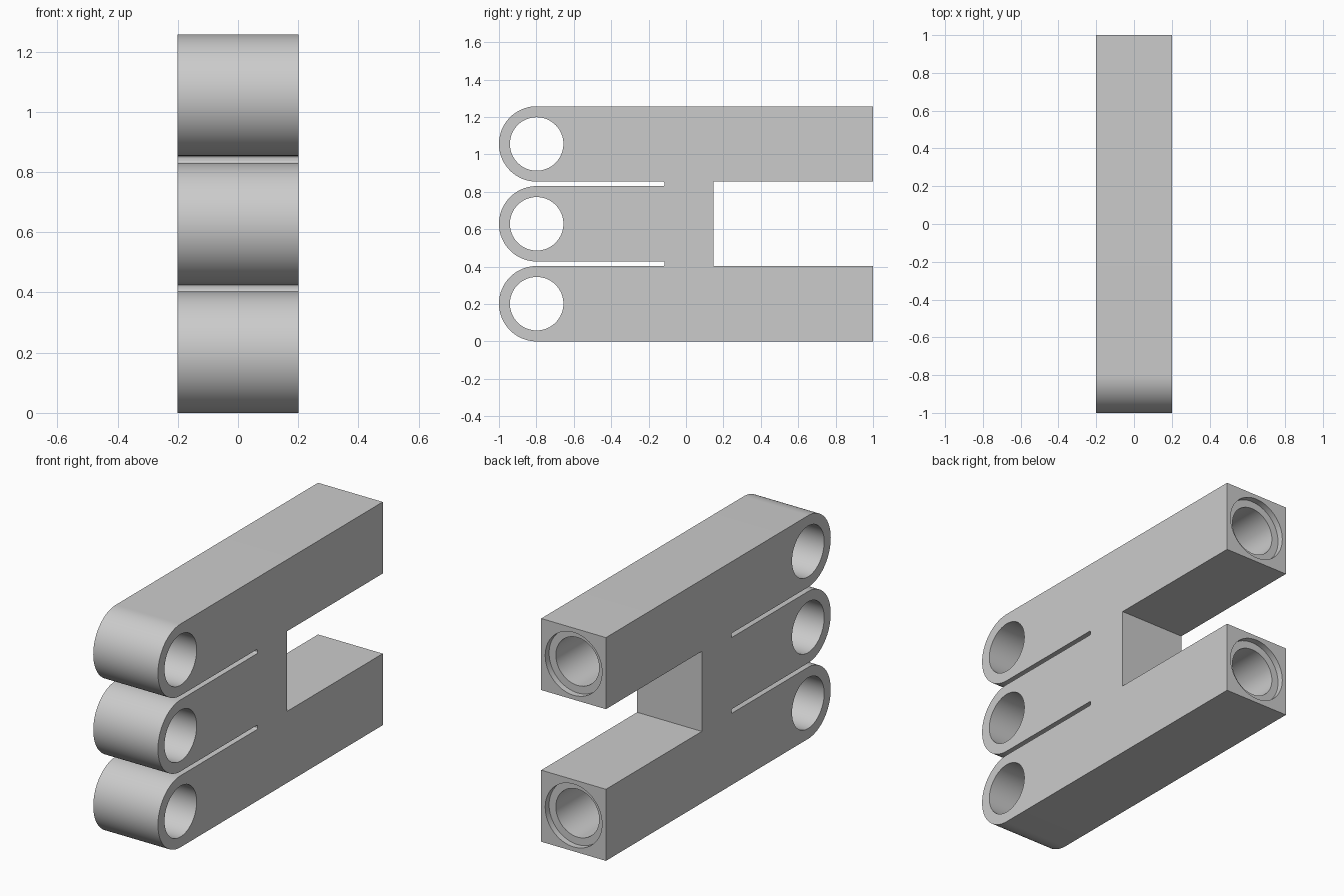
import bpy, bmesh
from math import sin, cos, pi
from mathutils import Matrix

cube = bpy.data.objects.get("Cube")
if cube:
    bpy.data.objects.remove(cube, do_unlink=True)

HALF_WIDTH = 0.2015
RADIUS = 0.2015            # rounded finger tips
PITCH = 0.427              # spacing between fingers
PIN_Y = -1 + RADIUS
CENTRES = [RADIUS + i * PITCH for i in range(3)]
TOP = CENTRES[2] + RADIUS
SLOT_END, NOTCH_Y, FILLET = -0.115, 0.147, 0.008

grey = bpy.data.materials.new("light grey")
colour = (0.6, 0.6, 0.6, 1)
grey.diffuse_color = colour
grey.use_nodes = True
grey.node_tree.nodes["Principled BSDF"].inputs["Base Color"].default_value = colour


def arc(y, z, r, start, end, steps):
    angles = [start + (end - start) * i / steps for i in range(steps + 1)]
    return [(y + r * cos(a), z + r * sin(a)) for a in angles]


def make_object(name, bm):
    bmesh.ops.recalc_face_normals(bm, faces=bm.faces)
    mesh = bpy.data.meshes.new(name)
    bm.to_mesh(mesh)
    bm.free()
    mesh.materials.append(grey)
    obj = bpy.data.objects.new(name, mesh)
    bpy.context.collection.objects.link(obj)
    return obj


def cylinder(name, r, depth, axis, location):
    bm = bmesh.new()
    turn = Matrix.Rotation(pi / 2, 4, axis)
    bmesh.ops.create_cone(bm, cap_ends=True, segments=64, radius1=r, radius2=r,
                          depth=depth, matrix=Matrix.Translation(location) @ turn)
    obj = make_object(name, bm)
    obj.hide_render = True
    return obj


# Side outline: fingers from bottom to top, then the two rear arms
outline = []
for i, z in enumerate(CENTRES):
    outline += arc(PIN_Y, z, RADIUS, -pi / 2, -3 * pi / 2, 40)
    if i < 2:
        low, high = z + RADIUS, CENTRES[i + 1] - RADIUS
        outline += arc(SLOT_END - FILLET, low + FILLET, FILLET, -pi / 2, 0, 5)
        outline += arc(SLOT_END - FILLET, high - FILLET, FILLET, 0, pi / 2, 5)
upper, lower = TOP - 2 * RADIUS, 2 * RADIUS
outline += [(1, TOP), (1, upper), (NOTCH_Y, upper), (NOTCH_Y, lower), (1, lower), (1, 0)]

# Body extruded across its width
bm = bmesh.new()
face = bm.faces.new([bm.verts.new((-HALF_WIDTH, y, z)) for y, z in outline])
extruded = bmesh.ops.extrude_face_region(bm, geom=[face])["geom"]
bmesh.ops.translate(bm, vec=(2 * HALF_WIDTH, 0, 0),
                    verts=[v for v in extruded if isinstance(v, bmesh.types.BMVert)])
body = make_object("forked_hinge_block", bm)

# Pin holes through the fingers, stepped bores in the arm ends
cutters = [cylinder("pin_hole_cutter", 0.143, 1, 'Y', (0, PIN_Y, z)) for z in CENTRES]
for z in (CENTRES[0], CENTRES[2]):
    cutters.append(cylinder("arm_bore_cutter", 0.135, 1.7, 'X', (0, 1, z)))
    cutters.append(cylinder("counterbore_cutter", 0.177, 0.07, 'X', (0, 1, z)))

bpy.ops.object.select_all(action='DESELECT')
bpy.context.view_layer.objects.active = body
body.select_set(True)
for cutter in cutters:
    mod = body.modifiers.new("cut", 'BOOLEAN')
    mod.operation, mod.solver, mod.object = 'DIFFERENCE', 'EXACT', cutter
    bpy.ops.object.modifier_apply(modifier=mod.name)
    bpy.data.objects.remove(cutter, do_unlink=True)
bpy.ops.object.shade_smooth_by_angle(angle=pi / 6)
